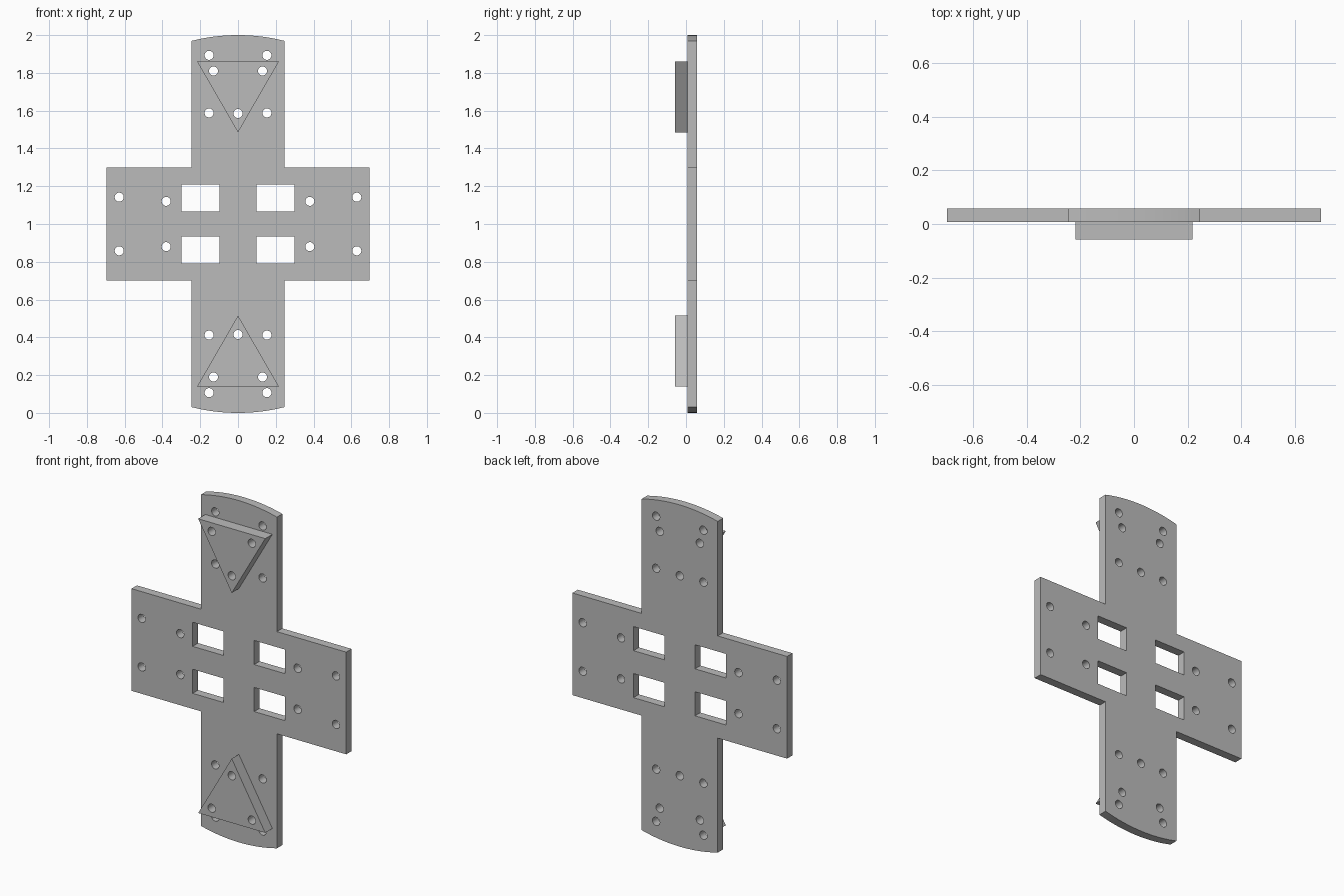
import bpy, bmesh
from math import sin, cos, pi, asin, radians

cube = bpy.data.objects.get("Cube")
if cube:
    bpy.data.objects.remove(cube, do_unlink=True)

grey = bpy.data.materials.new("plain grey")
grey.use_nodes = True
colour = (0.5, 0.5, 0.5, 1)
grey.diffuse_color = colour
grey.node_tree.nodes["Principled BSDF"].inputs["Base Color"].default_value = colour

MID = 1.0            # height of the centre of the cross
HOLE_R = 0.024


def circle(x, z, r=HOLE_R, n=32):
    return [(x + r * cos(2 * pi * i / n), z + r * sin(2 * pi * i / n)) for i in range(n)]


def rectangle(x0, x1, z0, z1):
    return [(x0, z0), (x1, z0), (x1, z1), (x0, z1)]


def cut_sheet(name, loops, y0, y1):
    """Upright sheet from an outline and the loops cut through it."""
    curve = bpy.data.curves.new(name, "CURVE")
    curve.dimensions = "2D"
    curve.fill_mode = "BOTH"
    curve.extrude = (y1 - y0) / 2
    for loop in loops:
        spline = curve.splines.new("POLY")
        spline.points.add(len(loop) - 1)
        for point, (x, z) in zip(spline.points, loop):
            point.co = (x, z, 0, 1)
        spline.use_cyclic_u = True
    curve.materials.append(grey)
    obj = bpy.data.objects.new(name, curve)
    bpy.context.collection.objects.link(obj)
    obj.location = (0, (y0 + y1) / 2, MID)
    obj.rotation_euler.x = pi / 2
    bpy.ops.object.select_all(action="DESELECT")
    obj.select_set(True)
    bpy.context.view_layer.objects.active = obj
    bpy.ops.object.convert(target="MESH")
    obj = bpy.context.object
    bm = bmesh.new()
    bm.from_mesh(obj.data)
    bmesh.ops.remove_doubles(bm, verts=bm.verts, dist=0.0001)
    bmesh.ops.recalc_face_normals(bm, faces=bm.faces)
    bm.to_mesh(obj.data)
    bm.free()
    bpy.ops.object.shade_smooth_by_angle(angle=radians(30))
    return obj


# Cross outline with curved ends; the second half is the first turned by 180 degrees
ARM_X, WING_X, WING_Z = 0.246, 0.695, 0.299
sweep = asin(ARM_X)
half = [(WING_X, -WING_Z), (WING_X, WING_Z), (ARM_X, WING_Z)]
half += [(sin(sweep * t / 12), cos(sweep * t / 12)) for t in range(12, -13, -1)]
half += [(-ARM_X, WING_Z)]
outline = half + [(-x, -z) for x, z in half]

# Triangular block corners and its three holes, for the top end
triangle = [(-0.217, 0.861), (0.217, 0.861), (0, 0.485)]
block_holes = [(-0.13, 0.81), (0.13, 0.81), (0, 0.585)]

# Openings through the plate, mirrored to all four quarters
plate_holes = [(0.629, 0.142), (0.38, 0.12), (0.153, 0.893), (0.153, 0.588)]
loops = [outline]
for sx in (-1, 1):
    for sz in (-1, 1):
        loops += [circle(sx * x, sz * z) for x, z in plate_holes]
        loops.append(rectangle(sx * 0.099, sx * 0.299, sz * 0.067, sz * 0.208))
for sz in (-1, 1):
    loops += [circle(x, sz * z) for x, z in block_holes]
cut_sheet("cross_plate", loops, 0.008, 0.058)

# Triangular blocks on the front of the plate
for name, sz in (("top_triangle_block", 1), ("bottom_triangle_block", -1)):
    shape = [[(x, sz * z) for x, z in triangle]]
    shape += [circle(x, sz * z) for x, z in block_holes]
    cut_sheet(name, shape, -0.058, 0.008)
